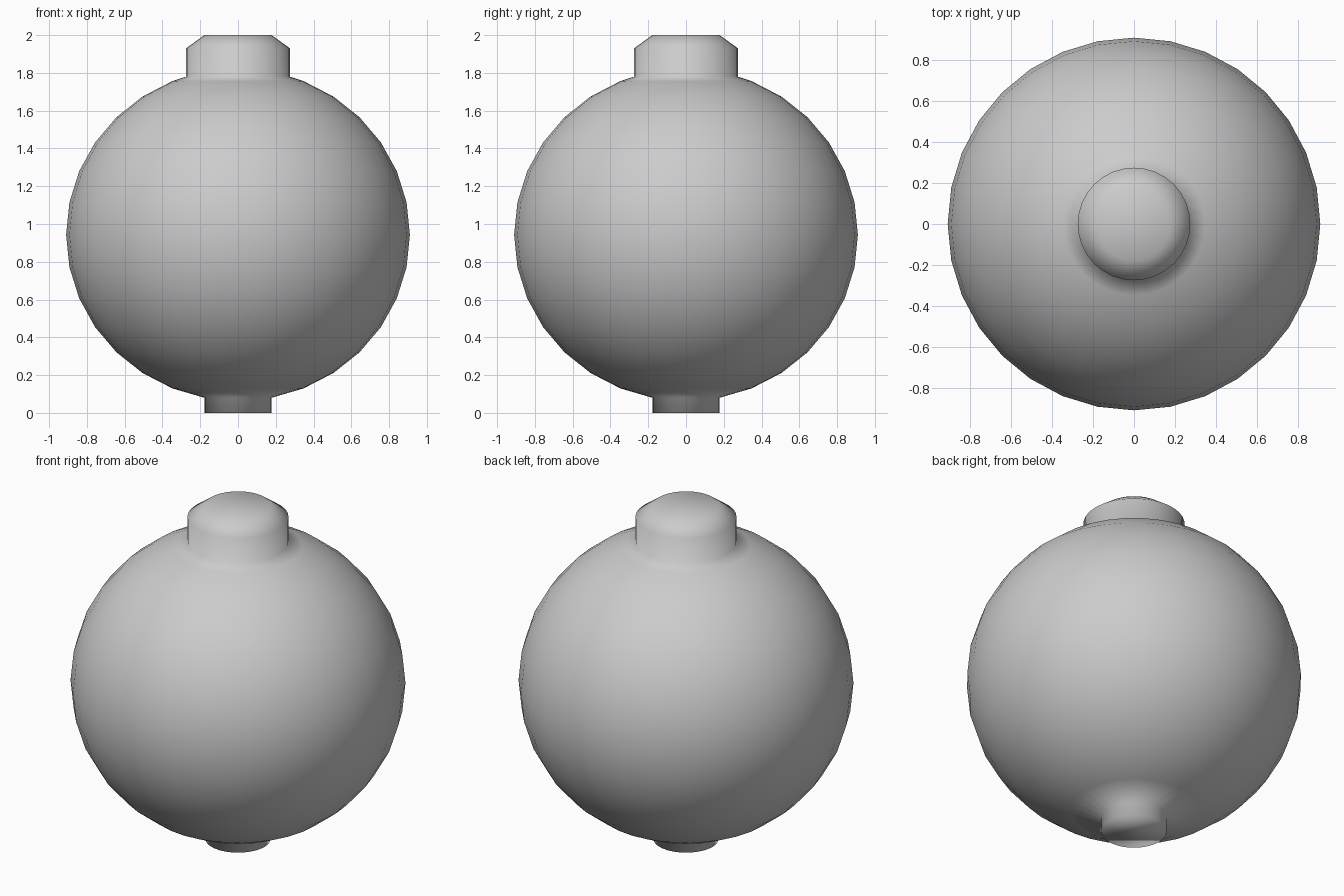
import bpy, bmesh, math

if "Cube" in bpy.data.objects:
    bpy.data.objects.remove(bpy.data.objects["Cube"])

SIDES = 32
RX, RZ, CZ = 0.91, 0.88, 0.943   # slightly flattened ball
STEP = math.pi / 16

# profile from bottom to top: bottom stub, ball rings, top knob
ball = [(RX * math.cos(i * STEP), CZ + RZ * math.sin(i * STEP)) for i in range(-7, 7)]
stub = [(ball[0][0], 0.0)]
knob = [(0.275, 1.78), (0.275, 1.93), (0.178, 2.0)]
profile = stub + ball + knob

bm = bmesh.new()
rings = [[bm.verts.new((r * math.cos(2 * math.pi * k / SIDES),
                        r * math.sin(2 * math.pi * k / SIDES), z))
          for k in range(SIDES)] for r, z in profile]

# walls between neighbouring rings
for low, high in zip(rings, rings[1:]):
    for k in range(SIDES):
        n = (k + 1) % SIDES
        bm.faces.new((low[k], low[n], high[n], high[k]))

# flat end caps
bm.faces.new(rings[0][::-1])
bm.faces.new(rings[-1])

# soft shading throughout, as the knob and stub blend into the ball
for f in bm.faces:
    f.smooth = True

mesh = bpy.data.meshes.new("ball_with_knob")
bm.to_mesh(mesh)
bm.free()
obj = bpy.data.objects.new("ball_with_knob", mesh)
bpy.context.collection.objects.link(obj)
